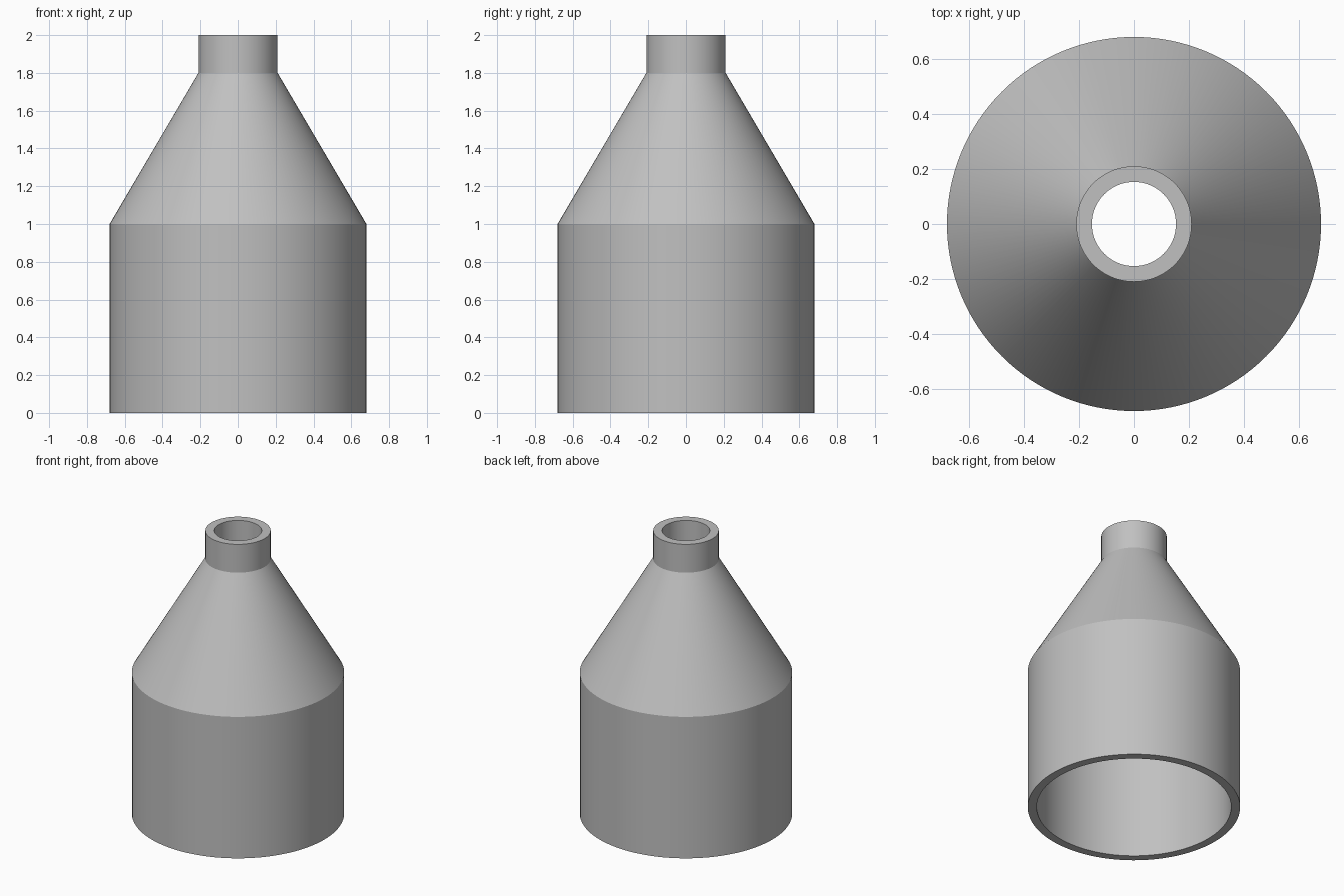
import bpy
import bmesh
import math

if "Cube" in bpy.data.objects:
    bpy.data.objects.remove(bpy.data.objects["Cube"])

SEGMENTS = 128
WALL = 0.057
BODY_R, NECK_R = 0.68, 0.21
SHOULDER_Z, NECK_Z, TOP_Z = 1.0, 1.8, 2.0

# Closed wall section: up the outside, down the inside
outer = [(BODY_R, 0), (BODY_R, SHOULDER_Z), (NECK_R, NECK_Z), (NECK_R, TOP_Z)]
inner = [(r - WALL, z) for r, z in reversed(outer)]
profile = outer + inner


def make_material(name, color):
    mat = bpy.data.materials.new(name)
    mat.use_nodes = True
    mat.diffuse_color = color
    mat.node_tree.nodes["Principled BSDF"].inputs["Base Color"].default_value = color
    return mat


def lathe(name, section, mat):
    """Revolve a closed section about the z axis."""
    bm = bmesh.new()
    rings = []
    for i in range(SEGMENTS):
        a = math.tau * i / SEGMENTS
        rings.append([bm.verts.new((r * math.cos(a), r * math.sin(a), z)) for r, z in section])
    count = len(section)
    for i, ring in enumerate(rings):
        after = rings[(i + 1) % SEGMENTS]
        for j in range(count):
            k = (j + 1) % count
            bm.faces.new((ring[j], after[j], after[k], ring[k]))
    bmesh.ops.recalc_face_normals(bm, faces=bm.faces)
    mesh = bpy.data.meshes.new(name)
    bm.to_mesh(mesh)
    bm.free()
    mesh.materials.append(mat)
    obj = bpy.data.objects.new(name, mesh)
    bpy.context.collection.objects.link(obj)
    bpy.ops.object.select_all(action="DESELECT")
    obj.select_set(True)
    bpy.context.view_layer.objects.active = obj
    bpy.ops.object.shade_smooth_by_angle(angle=math.radians(20))
    return obj


# Hollow reducer: wide body, tapered shoulder and narrow open neck
lathe("hollow_reducer", profile, make_material("light grey", (0.53, 0.53, 0.53, 1)))
